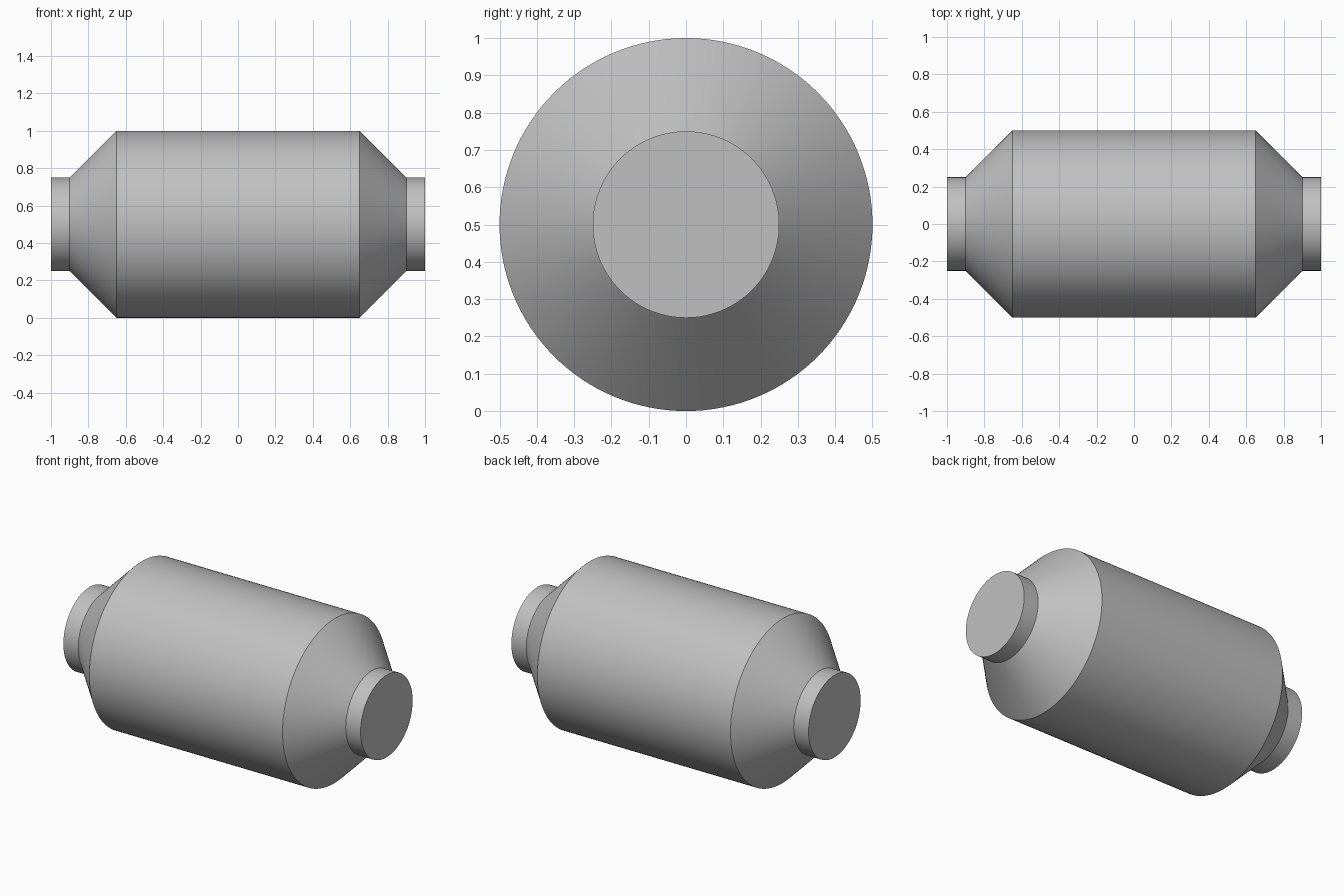
import bpy
import bmesh
from math import radians
from mathutils import Matrix, Vector

cube = bpy.data.objects.get("Cube")
if cube:
    bpy.data.objects.remove(cube, do_unlink=True)

SEGMENTS = 128
AXIS_HEIGHT = 0.5

# Plain grey metal
grey = bpy.data.materials.new("grey_metal")
grey.use_nodes = True
colour = (0.53, 0.53, 0.53, 1.0)
grey.diffuse_color = colour
grey.node_tree.nodes["Principled BSDF"].inputs["Base Color"].default_value = colour

# Half profile (x, radius): collar, cone; mirrored for the other end
half = [(0.65, 0.5), (0.9, 0.25), (1.0, 0.25)]
profile = [(-x, r) for x, r in reversed(half)] + half

# Revolve the profile about the lengthwise axis
bm = bmesh.new()
rings = []
for x, radius in profile:
    turn = [Matrix.Rotation(radians(360 * i / SEGMENTS), 3, "X") for i in range(SEGMENTS)]
    rings.append([bm.verts.new(m @ Vector((x, 0, radius)) + Vector((0, 0, AXIS_HEIGHT)))
                  for m in turn])
for a, b in zip(rings, rings[1:]):
    for i in range(SEGMENTS):
        j = (i + 1) % SEGMENTS
        bm.faces.new((a[i], a[j], b[j], b[i]))

# Flat end discs
bm.faces.new(rings[0])
bm.faces.new(rings[-1])
bmesh.ops.recalc_face_normals(bm, faces=bm.faces)

mesh = bpy.data.meshes.new("tapered_cylinder_body")
bm.to_mesh(mesh)
bm.free()
mesh.materials.append(grey)
body = bpy.data.objects.new("tapered_cylinder_body", mesh)
bpy.context.collection.objects.link(body)

# Smooth round walls, crisp rims
bpy.ops.object.select_all(action="DESELECT")
body.select_set(True)
bpy.context.view_layer.objects.active = body
bpy.ops.object.shade_smooth_by_angle(angle=radians(30))
